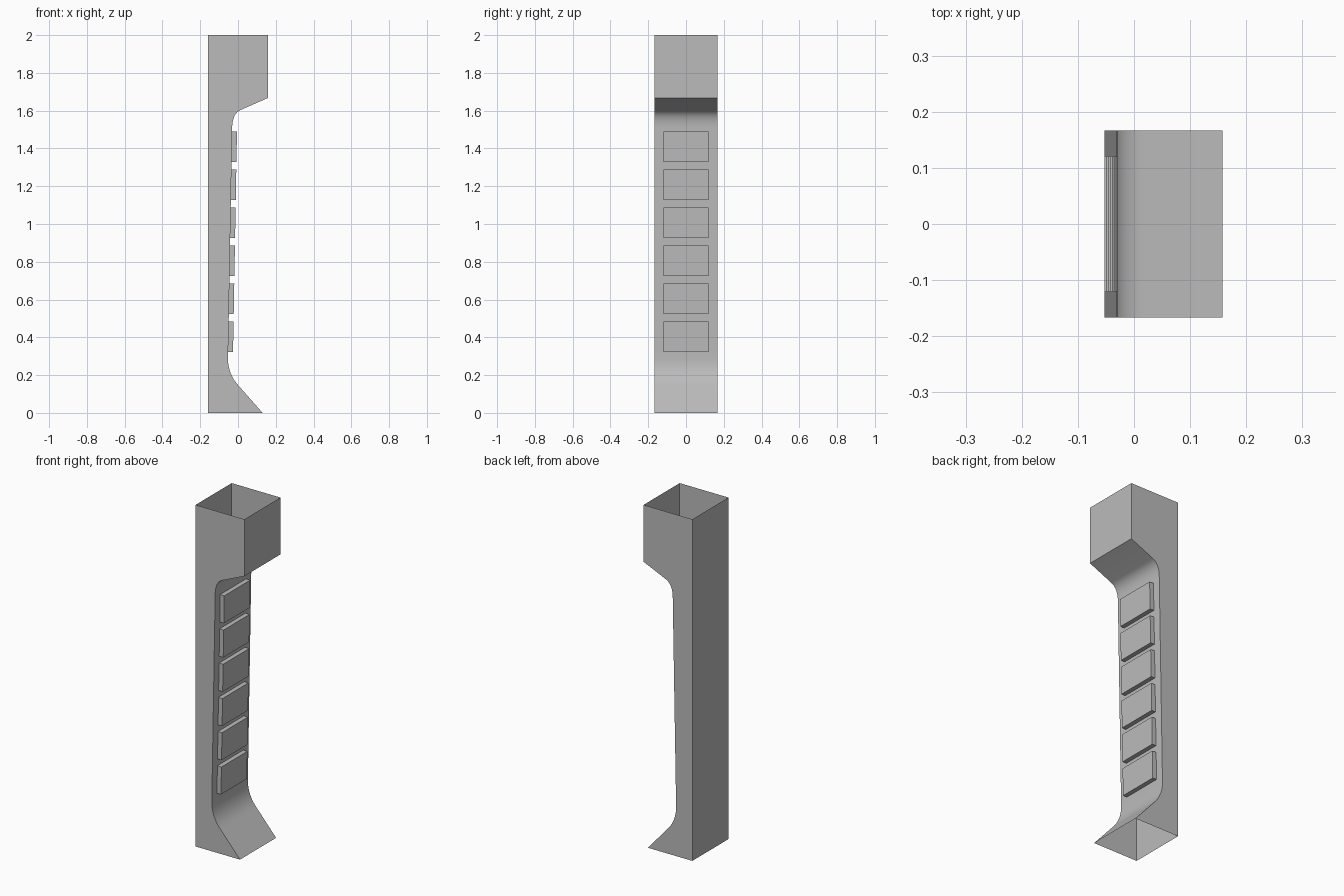
import bpy, bmesh
from mathutils import Vector

if "Cube" in bpy.data.objects:
    bpy.data.objects.remove(bpy.data.objects["Cube"], do_unlink=True)

BACK, HALF, PAD = -0.158, 0.167, 0.12
THICK = 0.026
LOW, HIGH = Vector((-0.053, 0.28)), Vector((-0.031, 1.51))


def arc(a, control, b, steps=8):
    """Points of a smooth bend from a to b."""
    a, c, b = Vector(a), Vector(control), Vector(b)
    ts = [i / steps for i in range(steps + 1)]
    return [a * (1 - t) ** 2 + c * 2 * t * (1 - t) + b * t * t for t in ts]


# Shaped face profile (x, z): flared foot, pad rows, bend under the head, head
pad_rows = []
for i in range(6):
    bottom = 0.322 + 0.2014 * i
    pad_rows += [LOW.lerp(HIGH, (z - LOW.y) / (HIGH.y - LOW.y))
                 for z in (bottom, bottom + 0.162)]
foot = [Vector((0.13, 0))] + arc((0.005, 0.142), (-0.05, 0.2), LOW)
head = arc(HIGH, (-0.03, 1.585), (0.015, 1.604))
head += [Vector((0.158, 1.667)), Vector((0.158, 2))]
profile = foot + pad_rows + head
first_pad = len(foot)

bm = bmesh.new()
columns = [[bm.verts.new((p.x, y, p.y)) for p in profile]
           for y in (-HALF, -PAD, PAD, HALF)]
pads = []
for c in range(3):
    a, b = columns[c], columns[c + 1]
    for r in range(len(profile) - 1):
        face = bm.faces.new((a[r], b[r], b[r + 1], a[r + 1]))
        row = r - first_pad
        if c == 1 and 0 <= row < len(pad_rows) and row % 2 == 0:
            pads.append(face)

# Flat back and two side walls, left open at the top and the foot
back = [[bm.verts.new((BACK, y, z)) for z in (0, 2)] for y in (-HALF, HALF)]
bm.faces.new((back[0][0], back[0][1], back[1][1], back[1][0]))
bm.faces.new([back[0][0]] + columns[0] + [back[0][1]])
bm.faces.new([back[1][1]] + columns[3][::-1] + [back[1][0]])

# Raised pads
bm.normal_update()
for face in pads:
    shift = face.normal * THICK
    new = bmesh.ops.extrude_face_region(bm, geom=[face])["geom"]
    bmesh.ops.translate(bm, vec=shift,
                        verts=[g for g in new if isinstance(g, bmesh.types.BMVert)])
    if face.is_valid:
        bm.faces.remove(face)
bm.normal_update()

mesh = bpy.data.meshes.new("hollow_column")
bm.to_mesh(mesh)
bm.free()
column = bpy.data.objects.new("hollow_column", mesh)
bpy.context.collection.objects.link(column)

# Plain grey
grey = bpy.data.materials.new("plain_grey")
grey.use_nodes = True
colour = (0.5, 0.5, 0.5, 1)
grey.diffuse_color = colour
grey.node_tree.nodes["Principled BSDF"].inputs["Base Color"].default_value = colour
mesh.materials.append(grey)

bpy.ops.object.select_all(action="DESELECT")
column.select_set(True)
bpy.context.view_layer.objects.active = column
bpy.ops.object.shade_smooth_by_angle(angle=0.6)
